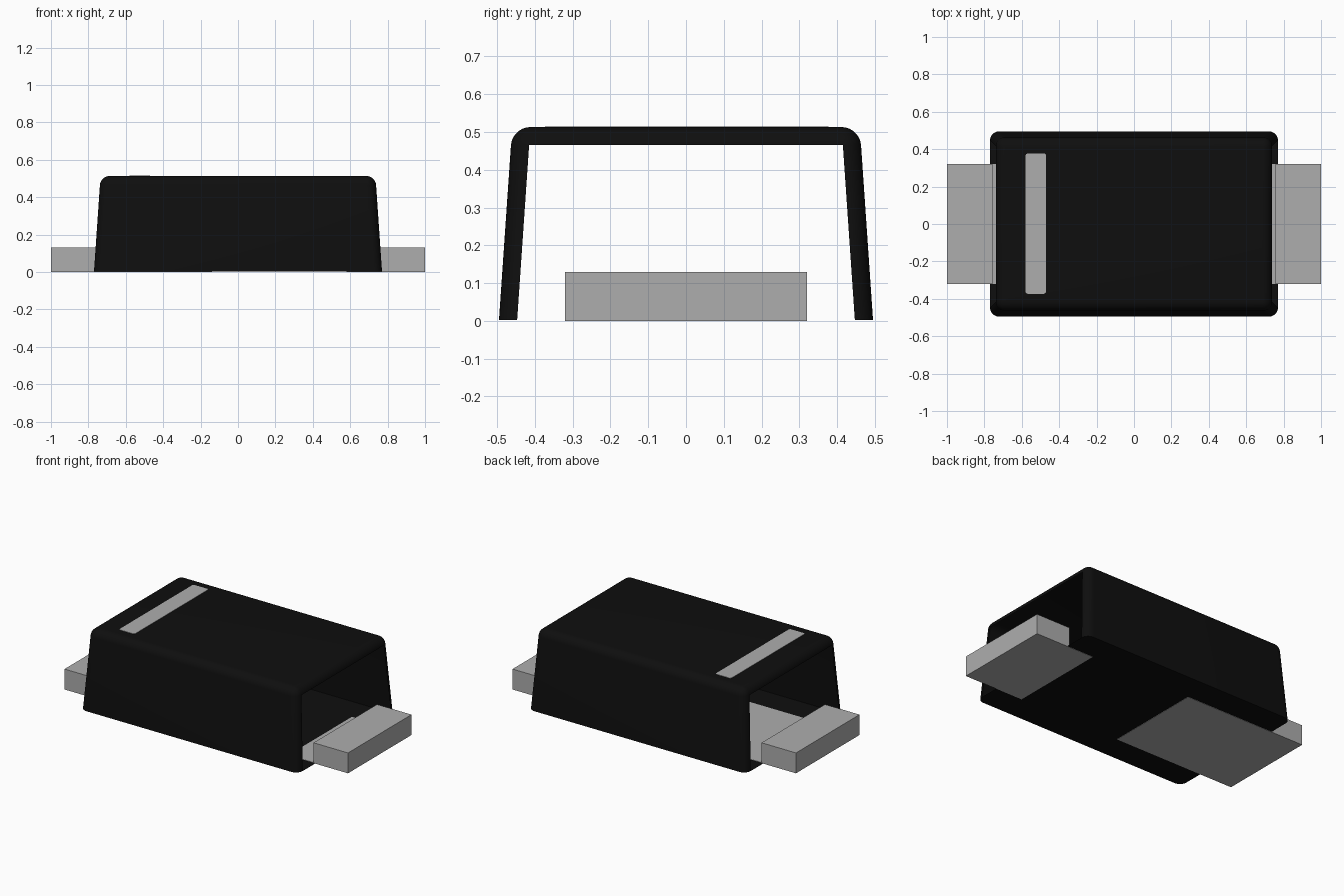
import bpy, bmesh

cube = bpy.data.objects.get("Cube")
if cube:
    bpy.data.objects.remove(cube, do_unlink=True)


def material(name, value, rough):
    m = bpy.data.materials.new(name)
    m.use_nodes = True
    color = (value, value, value, 1)
    m.diffuse_color = color
    bsdf = m.node_tree.nodes["Principled BSDF"]
    bsdf.inputs["Base Color"].default_value = color
    bsdf.inputs["Roughness"].default_value = rough
    return m


black = material("black plastic", 0.0045, 0.6)
grey = material("grey metal", 0.42, 0.5)


def finish(bm, name, mat):
    bmesh.ops.recalc_face_normals(bm, faces=bm.faces)
    mesh = bpy.data.meshes.new(name)
    bm.to_mesh(mesh)
    bm.free()
    mesh.materials.append(mat)
    ob = bpy.data.objects.new(name, mesh)
    bpy.context.collection.objects.link(ob)
    return ob


def box(x0, x1, y0, y1, z0, z1):
    bm = bmesh.new()
    bmesh.ops.create_cube(bm, size=1)
    for v in bm.verts:
        v.co = ((x0, x1)[v.co.x > 0], (y0, y1)[v.co.y > 0], (z0, z1)[v.co.z > 0])
    return bm


# Tapered body: rounded top and corner edges, sharp base, open ends
BASE, TOP = 0.002, 0.513
bm = box(-0.77, 0.77, -0.495, 0.495, BASE, TOP)
for v in bm.verts:
    if v.co.z > 0.1:
        v.co.x *= 0.735 / 0.77
        v.co.y *= 0.460 / 0.495
rounded = [e for e in bm.edges if max(v.co.z for v in e.verts) > 0.1]
bmesh.ops.bevel(bm, geom=rounded, offset=0.048, segments=8, profile=0.5,
                affect='EDGES')
bm.normal_update()
ends = [f for f in bm.faces if abs(f.normal.x) > 0.9 and f.calc_area() > 0.2]
bmesh.ops.delete(bm, geom=ends, context='FACES')
body = finish(bm, "body", black)
bpy.ops.object.select_all(action='DESELECT')
body.select_set(True)
bpy.context.view_layer.objects.active = body
bpy.ops.object.shade_smooth_by_angle(angle=0.6)


# Leads: thick outer tab with a thin contact pad running under the body
def lead(name, side, pad_end):
    profile = [(pad_end, 0), (1, 0), (1, 0.13), (0.757, 0.13),
               (0.757, 0.004), (pad_end, 0.004)]
    bm = bmesh.new()
    face = bm.faces.new([bm.verts.new((side * x, -0.32, z)) for x, z in profile])
    ext = bmesh.ops.extrude_face_region(bm, geom=[face])
    moved = [g for g in ext["geom"] if isinstance(g, bmesh.types.BMVert)]
    bmesh.ops.translate(bm, verts=moved, vec=(0, 0.64, 0))
    if face.is_valid and len(bm.faces) < 8:
        bm.faces.new([v for v in face.verts])
    return finish(bm, name, grey)


lead("left_lead", 1, 0.58)
lead("right_lead", -1, 0.14)

# Polarity stripe: thin plate with softened corners
bm = box(-0.58, -0.47, -0.373, 0.377, TOP - 0.002, TOP + 0.002)
upright = [e for e in bm.edges
           if abs(e.verts[0].co.z - e.verts[1].co.z) > 0.003]
bmesh.ops.bevel(bm, geom=upright, offset=0.012, segments=3, profile=0.5,
                affect='EDGES')
finish(bm, "polarity_stripe", grey)
